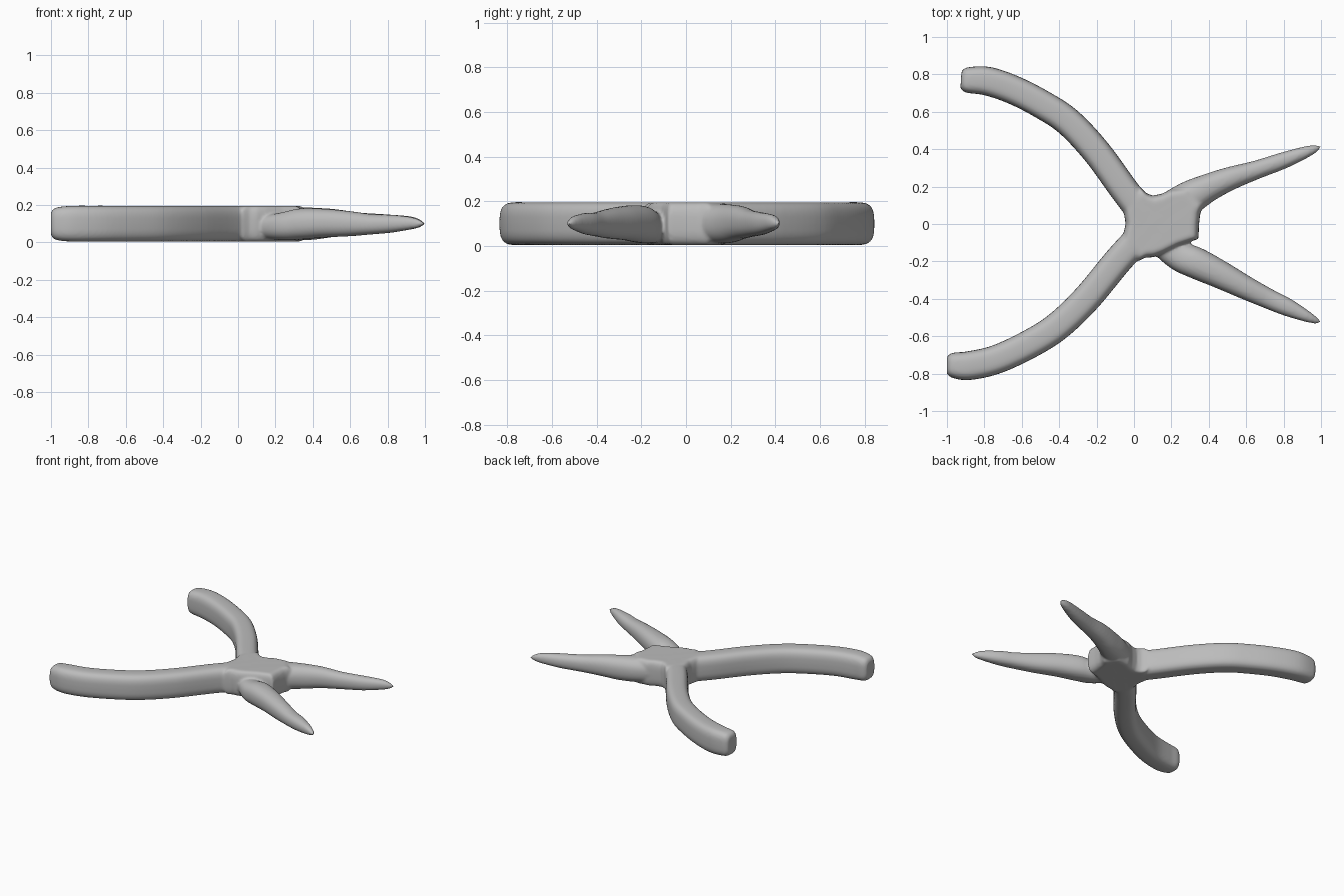
import bpy, bmesh, math
from mathutils import Vector

if "Cube" in bpy.data.objects:
    bpy.data.objects.remove(bpy.data.objects["Cube"])

grey = bpy.data.materials.new("stone grey")
grey.diffuse_color = (0.5, 0.5, 0.5, 1)
grey.use_nodes = True
grey.node_tree.nodes["Principled BSDF"].inputs["Base Color"].default_value = grey.diffuse_color


def catmull(rows, steps=6):
    """Smooth list of (x, y, z, half width, half height) stations."""
    rows = [Vector(r) for r in rows]
    pts = [2 * rows[0] - rows[1]] + rows + [2 * rows[-1] - rows[-2]]
    out = []
    for i in range(1, len(pts) - 2):
        a, b, c, d = pts[i - 1:i + 3]
        for s in range(steps):
            t = s / steps
            out.append(0.5 * (2 * b + (c - a) * t + (2 * a - 5 * b + 4 * c - d) * t * t
                              + (3 * b - a - 3 * c + d) * t ** 3))
    return out + [rows[-1]]


def sweep(bm, rows, power, sides=28):
    """Loft a rounded cross-section along the stations and cap both ends."""
    st = catmull(rows)
    rings = []
    for i, s in enumerate(st):
        a, b = st[max(i - 1, 0)], st[min(i + 1, len(st) - 1)]
        side = Vector((a[1] - b[1], b[0] - a[0])).normalized()
        ring = []
        for k in range(sides):
            t = 2 * math.pi * k / sides
            c, n = math.cos(t), math.sin(t)
            u = math.copysign(abs(c) ** (2 / power), c) * max(s[3], 0.004)
            v = math.copysign(abs(n) ** (2 / power), n) * max(s[4], 0.004)
            ring.append(bm.verts.new((s[0] + side.x * u, s[1] + side.y * u, s[2] + v)))
        rings.append(ring)
    for r, q in zip(rings, rings[1:]):
        for k in range(sides):
            m = (k + 1) % sides
            bm.faces.new((r[k], r[m], q[m], q[k]))
    bm.faces.new(rings[0])
    bm.faces.new(rings[-1])


def arm(path):
    """Thick curved arm with a blunt rounded end."""
    (x0, y0), (x1, y1) = path[0], path[1]
    d = Vector((x1 - x0, y1 - y0)).normalized()
    rows = [(x0 + d.x * o, y0 + d.y * o, 0.1, w, h)
            for o, w, h in ((0, 0.045, 0.06), (0.012, 0.058, 0.078), (0.04, 0.069, 0.089))]
    return rows + [(x, y, 0.1, 0.077, 0.096) for x, y in path[1:]]


bm = bmesh.new()

# two long curved arms on the left
sweep(bm, arm([(-0.925, 0.772), (-0.78, 0.763), (-0.64, 0.715), (-0.49, 0.638),
               (-0.35, 0.545), (-0.2, 0.385), (-0.05, 0.18), (0.06, 0.04), (0.14, -0.04)]), 3.2)
sweep(bm, arm([(-1.0, -0.755), (-0.88, -0.757), (-0.73, -0.722), (-0.54, -0.632),
               (-0.4, -0.54), (-0.25, -0.395), (-0.08, -0.19), (0.06, -0.04), (0.14, 0.04)]), 3.2)

# two tapering prongs on the right
sweep(bm, [(0.1, 0.02, 0.1, 0.09, 0.092), (0.28, 0.13, 0.1, 0.092, 0.09),
           (0.4, 0.195, 0.1, 0.075, 0.086), (0.52, 0.245, 0.104, 0.062, 0.074),
           (0.65, 0.288, 0.1, 0.05, 0.06), (0.8, 0.34, 0.1, 0.044, 0.05),
           (0.92, 0.385, 0.104, 0.031, 0.036), (0.97, 0.403, 0.102, 0.019, 0.022),
           (1.0, 0.415, 0.1, 0.004, 0.004)], 2.3)
sweep(bm, [(0.1, -0.07, 0.08, 0.06, 0.055), (0.23, -0.165, 0.086, 0.078, 0.073),
           (0.33, -0.208, 0.098, 0.084, 0.083), (0.46, -0.27, 0.103, 0.075, 0.077),
           (0.6, -0.342, 0.1, 0.063, 0.067), (0.72, -0.4, 0.097, 0.054, 0.054),
           (0.82, -0.445, 0.1, 0.048, 0.048), (0.92, -0.492, 0.103, 0.031, 0.034),
           (0.97, -0.515, 0.101, 0.018, 0.02), (0.998, -0.526, 0.1, 0.004, 0.004)], 2.3)

# central hub: an outline stacked in layers with rounded rims
outline = [(-0.045, 0), (-0.06, 0.1), (0.03, 0.2), (0.065, 0.165), (0.1, 0.152), (0.15, 0.162),
           (0.2, 0.187), (0.3, 0.2), (0.375, 0.11), (0.355, 0.06), (0.348, 0), (0.345, -0.08),
           (0.24, -0.115), (0.15, -0.16), (0.1, -0.178), (0.06, -0.18), (0.02, -0.2), (-0.07, -0.11)]
layers = []
for i in range(13):
    t = -math.pi / 2 + math.pi * (i + 0.5) / 13
    z = 0.1 + 0.096 * math.copysign(abs(math.sin(t)) ** 0.7, math.sin(t))
    k = 0.74 + 0.26 * math.cos(t) ** 0.65
    layers.append([bm.verts.new((0.14 + (x - 0.14) * k, y * k, z)) for x, y in outline])
for lo, hi in zip(layers, layers[1:]):
    for k in range(len(outline)):
        m = (k + 1) % len(outline)
        bm.faces.new((lo[k], lo[m], hi[m], hi[k]))
bm.faces.new(layers[0])
bm.faces.new(layers[-1])

bmesh.ops.recalc_face_normals(bm, faces=bm.faces)
mesh = bpy.data.meshes.new("branching_body")
bm.to_mesh(mesh)
bm.free()
body = bpy.data.objects.new("branching_body", mesh)
bpy.context.collection.objects.link(body)
mesh.materials.append(grey)

# fuse all limbs into one softly blended skin
remesh = body.modifiers.new("fuse", 'REMESH')
remesh.mode = 'VOXEL'
remesh.voxel_size = 0.009
remesh.use_smooth_shade = True
soften = body.modifiers.new("soften", 'SMOOTH')
soften.factor = 0.5
soften.iterations = 6
